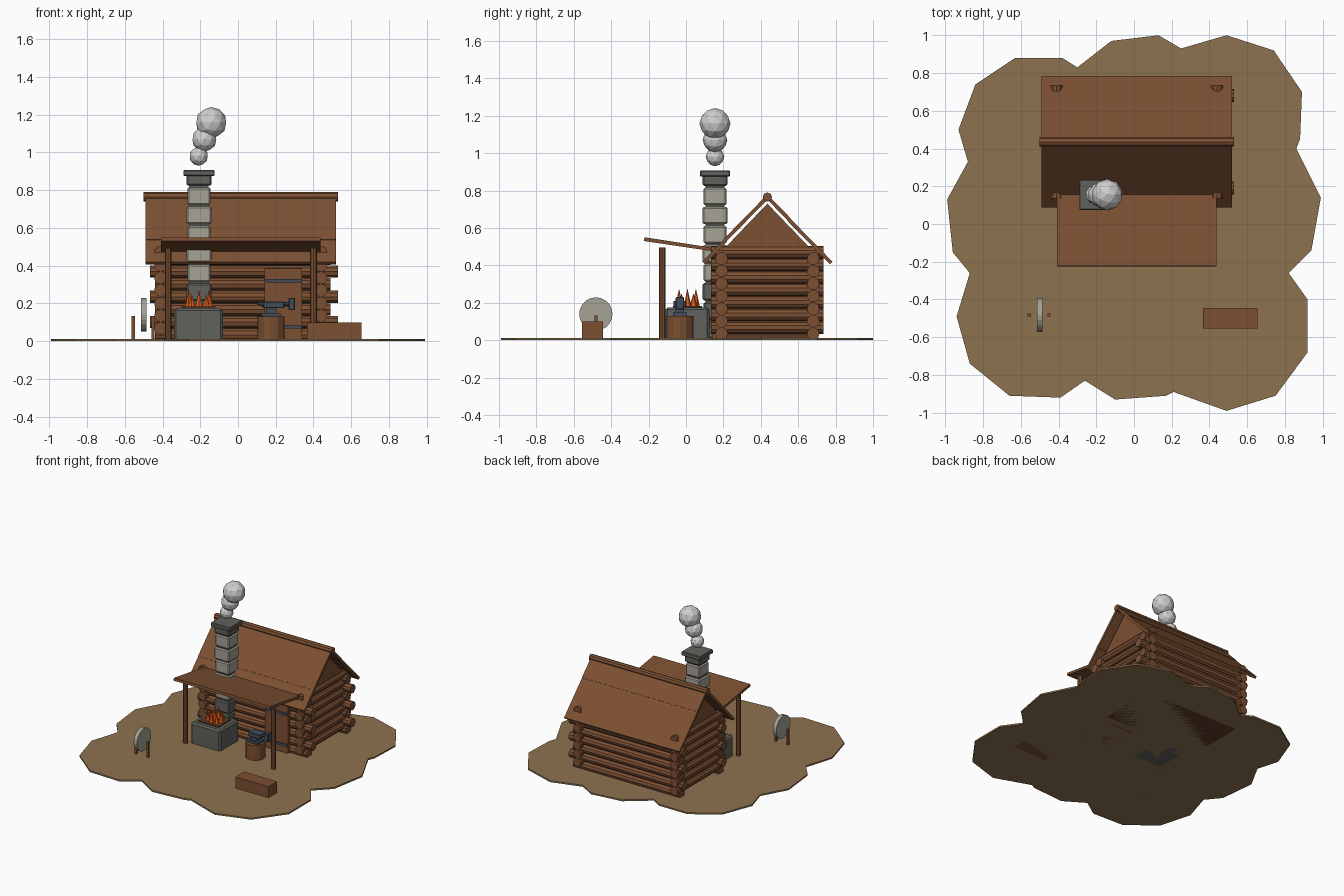
import bpy, bmesh, math
from mathutils import Vector

cube = bpy.data.objects.get("Cube")
if cube:
    bpy.data.objects.remove(cube, do_unlink=True)


def material(name, *rgb):
    m = bpy.data.materials.new(name)
    m.use_nodes = True
    m.diffuse_color = (*rgb, 1)
    m.node_tree.nodes["Principled BSDF"].inputs["Base Color"].default_value = (*rgb, 1)
    return m


WOOD = material("brown wood", .2, .08, .032)
DARK = material("dark wood", .11, .046, .02)
EARTH = material("dry earth", .27, .17, .08)
PALE = material("pale stone", .38, .36, .3)
GREY = material("grey stone", .12, .12, .11)
IRON = material("blue iron", .055, .075, .1)
FIRE = material("orange flame", .85, .12, .012)
SMOKE = material("light smoke", .62, .62, .62)


def finish(name, bm, mat, bevel=0):
    bmesh.ops.recalc_face_normals(bm, faces=bm.faces)
    mesh = bpy.data.meshes.new(name)
    bm.to_mesh(mesh)
    bm.free()
    mesh.materials.append(mat)
    ob = bpy.data.objects.new(name, mesh)
    bpy.context.collection.objects.link(ob)
    if bevel:
        mod = ob.modifiers.new("soft edge", 'BEVEL')
        mod.width, mod.segments = bevel, 1
    return ob


def prism(name, points, lo, hi, mat, axis="x", bevel=0):
    """Extrude a flat outline along an axis (yz outline for x, xy for z, xz for y)."""
    place = {"x": lambda a, b: (lo, a, b), "y": lambda a, b: (a, lo, b),
             "z": lambda a, b: (a, b, lo)}[axis]
    bm = bmesh.new()
    face = bm.faces.new([bm.verts.new(place(*p)) for p in points])
    out = bmesh.ops.extrude_face_region(bm, geom=[face])
    shift = Vector([(hi - lo) * (axis == k) for k in "xyz"])
    bmesh.ops.translate(bm, vec=shift, verts=[v for v in out["geom"] if isinstance(v, bmesh.types.BMVert)])
    return finish(name, bm, mat, bevel)


def box(name, x, y, z, mat, bevel=0):
    outline = [(x[0], y[0]), (x[1], y[0]), (x[1], y[1]), (x[0], y[1])]
    return prism(name, outline, z[0], z[1], mat, "z", bevel)


def rod(name, start, end, r, mat, sides=10, tip=None):
    a, b = Vector(start), Vector(end)
    bm = bmesh.new()
    bmesh.ops.create_cone(bm, cap_ends=True, segments=sides, radius1=r,
                          radius2=r if tip is None else tip, depth=(b - a).length)
    bm.transform(Vector((0, 0, 1)).rotation_difference(b - a).to_matrix().to_4x4())
    bmesh.ops.translate(bm, vec=(a + b) / 2, verts=bm.verts)
    return finish(name, bm, mat)


# Ragged patch of ground
outline = [(-.63, .88), (-.38, .88), (-.3, .83), (-.12, .97), (.13, 1), (.25, .93), (.49, 1),
           (.74, .92), (.89, .7), (.88, .45), (.86, .4), (.99, .14), (.94, -.14), (.82, -.26),
           (.92, -.4), (.92, -.68), (.75, -.91), (.49, -.99), (.21, -.89), (.17, -.91),
           (-.1, -.93), (-.26, -.83), (-.39, -.92), (-.66, -.91), (-.87, -.74), (-.94, -.49),
           (-.87, -.26), (-.96, -.15), (-.99, .13), (-.88, .33), (-.93, .5), (-.84, .74)]
prism("ground", outline, 0, .012, EARTH, "z")

# Log cabin: long walls and side walls interlock by half a log
MX, MY, R = .015, .435, .034
box("cabin_core", (MX - .41, MX + .41), (MY - .23, MY + .23), (0, .49), DARK)
for i in range(7):
    z = R + i * .067
    ends = (-.465, .53) if i % 2 else (-.44, .49)
    for side, y in (("front", MY - .245), ("back", MY + .245)):
        rod(f"{side}_wall_log", (ends[0], y, z), (ends[1], y, z), R, WOOD)
    for side, x in (("right", MX - .425), ("left", MX + .425)):
        zs = z + R
        rod(f"{side}_wall_log", (x, MY - .3, zs), (x, MY + .3, zs), R, WOOD)

# Gables and pitched roof with overlapping boards
for x in (MX - .425, MX + .425):
    prism("gable", [(MY - .23, .49), (MY + .23, .49), (MY, .73)], x - .015, x + .015, WOOD)


def roof_board(name, side, near, far, lift):
    top = lambda d: .775 + lift - d * 1.02
    pts = [(near, top(near)), (far, top(far)), (far - .014, top(far) - .014), (near, top(near) - .028)]
    prism(name, [(MY + side * d, z) for d, z in pts], MX - .505, MX + .505, WOOD)


for name, side, split in (("front_roof", -1, .235), ("back_roof", 1, .125)):
    roof_board(name + "_lower_board", side, split - .02, .348, 0)
    roof_board(name + "_upper_board", side, 0, split, .004)
rod("ridge_log", (MX - .515, MY, .765), (MX + .515, MY, .765), .025, WOOD, 8)

# Porch roof and posts
prism("porch_roof", [(-.225, .53), (-.222, .55), (.155, .492), (.152, .474)], -.407, .438, WOOD)
for x in (-.37, .4):
    rod("porch_post", (x, -.127, 0), (x, -.127, .495), .018, WOOD, 8)

# Door with iron straps
box("door", (.14, .34), (.14, .175), (0, .385), WOOD)
for z in (.075, .32):
    box("door_strap", (.145, .34), (.132, .141), (z - .009, z + .009), IRON)

# Chimney of stacked blocks, then cap and smoke
CX, CY = -.207, .155
for i in range(9):
    h = .06 if i == 8 else .093
    w = .066 - .005 * (i % 2)
    z = .008 + i * .102
    box("chimney_block", (CX - w, CX + w), (CY - w, CY + w), (z, z + h),
        GREY if i in (0, 1, 2, 8) else PALE, .008)
box("chimney_mortar", (CX - .052, CX + .052), (CY - .052, CY + .052), (0, .88), GREY)
box("chimney_cap", (CX - .083, CX + .083), (CY - .08, CY + .08), (.876, .907), GREY, .004)
for x, z, r in ((-.208, .98, .05), (-.178, 1.07, .066), (-.142, 1.158, .083)):
    bm = bmesh.new()
    bmesh.ops.create_icosphere(bm, subdivisions=2, radius=r)
    bmesh.ops.translate(bm, vec=(x, CY, z), verts=bm.verts)
    finish("smoke_puff", bm, SMOKE)

# Forge with coals and flames
box("forge", (-.34, -.08), (-.11, .125), (0, .175), GREY, .012)
box("coal_bed", (-.3, -.12), (-.07, .085), (.17, .183), DARK)
for i in range(9):
    a = i * math.tau / 8
    d = .045 if i < 8 else 0
    x, y = -.207 + d * 1.2 * math.cos(a), .008 + d * math.sin(a)
    rod("flame", (x, y, .18), (x, y, .25 + .026 * (i % 2 == 0)), .021, FIRE, 6, 0)

# Anvil on a stump
rod("stump", (.175, -.033, 0), (.175, -.033, .13), .072, WOOD, 12)
box("anvil_foot", (.125, .225), (-.07, .005), (.13, .148), IRON)
box("anvil_waist", (.148, .205), (-.055, -.01), (.148, .18), IRON)
box("anvil_body", (.135, .245), (-.068, .002), (.175, .21), IRON, .004)
rod("anvil_horn", (.14, -.033, .194), (.105, -.033, .2), .016, IRON, 8, .006)
rod("hammer_handle", (.23, -.033, .197), (.28, -.033, .197), .012, IRON, 8)
box("hammer_head", (.268, .302), (-.055, -.01), (.165, .23), IRON, .004)

# Wooden chest
box("chest", (.365, .655), (-.555, -.445), (0, .1), WOOD)

# Grindstone between two stakes
rod("grindstone", (-.515, -.482, .14), (-.485, -.482, .14), .089, PALE, 20)
for x in (-.555, -.45):
    box("grindstone_stake", (x - .008, x + .008), (-.49, -.474), (0, .133), WOOD)
